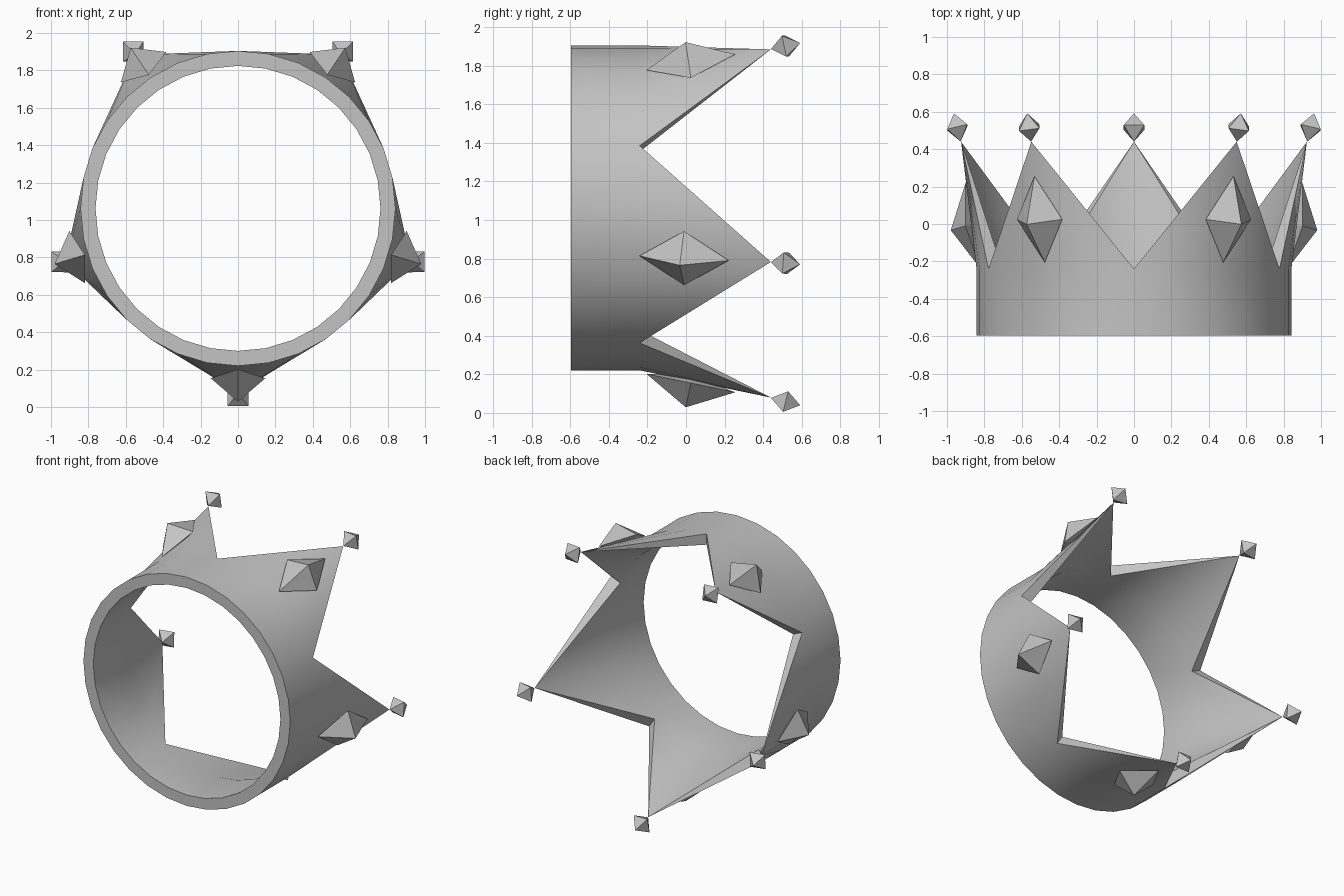
import bpy, bmesh
from math import cos, sin, radians, pi, sqrt
from mathutils import Vector, Matrix

cube = bpy.data.objects.get("Cube")
if cube:
    bpy.data.objects.remove(cube)

SEG = 32
CENTRE_Z = 1.0625
OUTER, INNER = 0.842, 0.762
BASE_Y, VALLEY_Y, TIP_Y = -0.595, -0.24, 0.44

metal = bpy.data.materials.new("plain grey")
metal.use_nodes = True
GREY = (0.55, 0.55, 0.55, 1)
metal.diffuse_color = GREY
metal.node_tree.nodes["Principled BSDF"].inputs["Base Color"].default_value = GREY


def polar(r, angle, y):
    return Vector((r * cos(angle), y, CENTRE_Z + r * sin(angle)))


def add_object(name, bm):
    bmesh.ops.recalc_face_normals(bm, faces=bm.faces[:])
    mesh = bpy.data.meshes.new(name)
    bm.to_mesh(mesh)
    bm.free()
    mesh.materials.append(metal)
    obj = bpy.data.objects.new(name, mesh)
    bpy.context.collection.objects.link(obj)
    return obj


# Spikes: first ring segment, last ring segment, tip radius
spikes = [(2, 8, 0.988), (8, 14, 0.988), (14, 21, 0.966), (21, 27, 0.983), (27, 34, 0.966)]

# Band and spikes as one thick shell, each spike a fan from its tip
bm = bmesh.new()


def ring(r, y):
    return [bm.verts.new(polar(r, 2 * pi * i / SEG, y)) for i in range(SEG)]


out_base, in_base = ring(OUTER, BASE_Y), ring(INNER, BASE_Y)
out_mid, in_mid = ring(OUTER, VALLEY_Y), ring(INNER, VALLEY_Y)
for a, b in ((out_base, out_mid), (in_base, in_mid), (out_base, in_base)):
    for i in range(SEG):
        j = (i + 1) % SEG
        bm.faces.new((a[i], a[j], b[j], b[i]))
for first, last, tip_r in spikes:
    tip = bm.verts.new(polar(tip_r, pi * (first + last) / SEG, TIP_Y))
    for side in (out_mid, in_mid):
        for i in range(first, last):
            bm.faces.new((side[i % SEG], side[(i + 1) % SEG], tip))
    for i in (first % SEG, last % SEG):
        bm.faces.new((out_mid[i], in_mid[i], tip))
crown = add_object("crown_band", bm)
bpy.context.view_layer.objects.active = crown
crown.select_set(True)
bpy.ops.object.shade_smooth_by_angle(angle=radians(30))
crown.select_set(False)


def octahedron(name, centre, axes, inward=1.0):
    """Eight-sided gem; the third axis may be shortened on its inner side."""
    bm = bmesh.new()
    a, b, c = axes
    belt = [bm.verts.new(centre + v) for v in (a, b, -a, -b)]
    for point in (centre + c, centre - c * inward):
        apex = bm.verts.new(point)
        for i in range(4):
            bm.faces.new((belt[i], belt[(i + 1) % 4], apex))
    add_object(name, bm)


for n, (first, last, tip_r) in enumerate(spikes, 1):
    angle = pi * (first + last) / SEG
    radial = Vector((cos(angle), 0, sin(angle)))
    tangent = Vector((-sin(angle), 0, cos(angle)))
    along = Vector((0, TIP_Y - VALLEY_Y, 0)) + radial * (tip_r - OUTER)
    along.normalize()
    normal = (radial - along * radial.dot(along)).normalized()

    # Large gem mounted on the outside of the spike
    wide = last - first > 6
    centre = polar(0.898 if wide else 0.908, angle, -0.01 if wide else 0.025)
    octahedron(f"side_gem_{n}", centre,
               (tangent * 0.146, along * 0.235, normal * 0.128), 0.3)

    # Small gem balanced on the tip, leaning with the spike
    lean = (Vector((0, 1, 0)) + radial * 0.25).normalized()
    turn = Vector((0, 1, 0)).rotation_difference(lean)
    k = 0.055
    belt_a, belt_b = turn @ Vector((k, 0, k)), turn @ Vector((-k, 0, k))
    octahedron(f"tip_gem_{n}", polar(tip_r + 0.021, angle, 0.516),
               (belt_a, belt_b, lean * 0.078))
